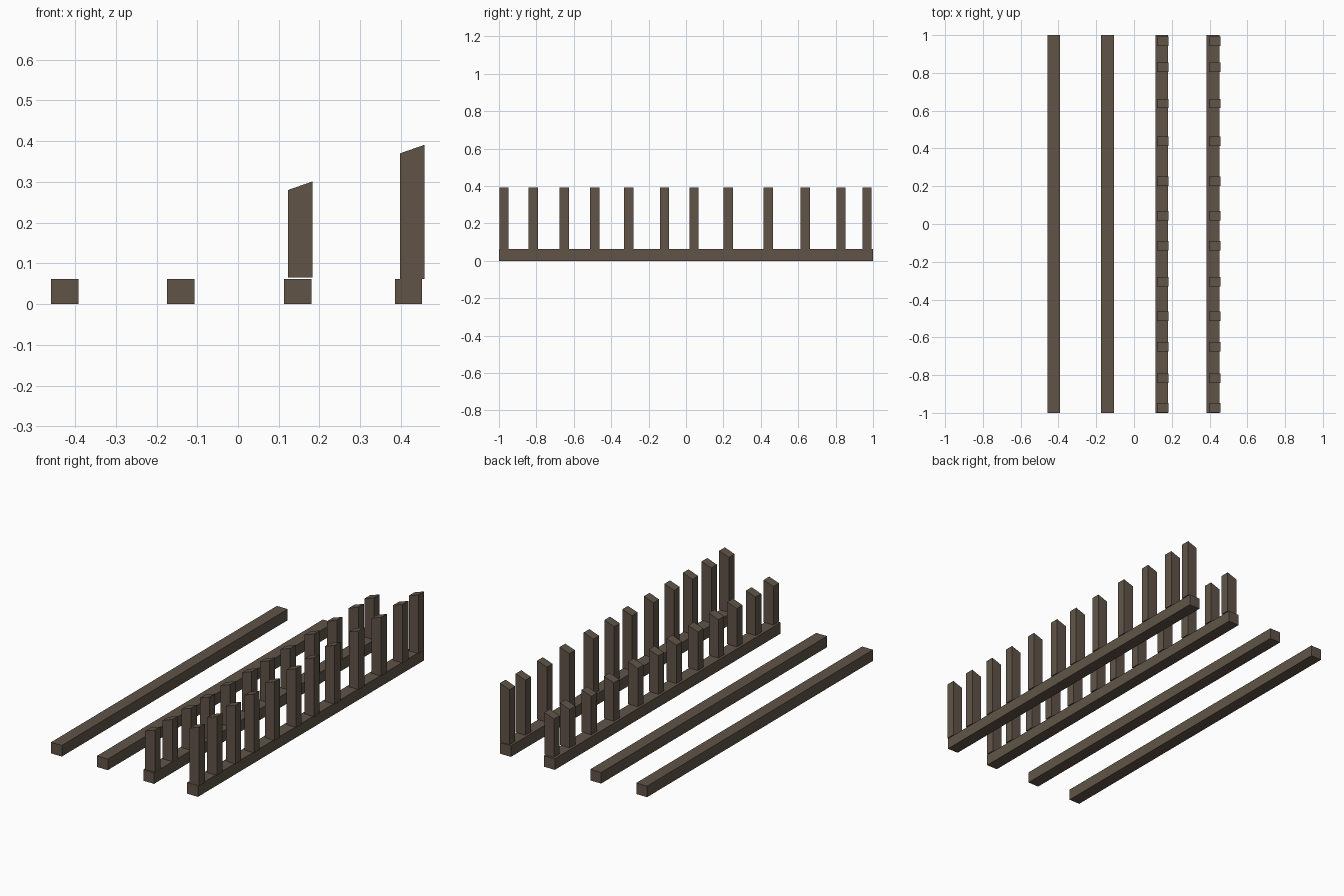
import bpy

if "Cube" in bpy.data.objects:
    bpy.data.objects.remove(bpy.data.objects["Cube"])

wood = bpy.data.materials.new("dark_wood")
wood.diffuse_color = (0.115, 0.088, 0.064, 1)
wood.use_nodes = True
wood.node_tree.nodes["Principled BSDF"].inputs["Base Color"].default_value = wood.diffuse_color


def prism(name, x0, x1, y0, y1, z0, top_left, top_right):
    """Box along y whose top may slope from left to right."""
    profile = [(x0, z0), (x1, z0), (x1, top_right), (x0, top_left)]
    verts = [(x, y, z) for y in (y0, y1) for x, z in profile]
    faces = [(0, 1, 2, 3), (7, 6, 5, 4)]
    faces += [(i, i + 4, (i + 1) % 4 + 4, (i + 1) % 4) for i in range(4)]
    mesh = bpy.data.meshes.new(name)
    mesh.from_pydata(verts, [], faces)
    mesh.materials.append(wood)
    obj = bpy.data.objects.new(name, mesh)
    bpy.context.collection.objects.link(obj)
    return obj


# Four long ground beams
for i, x in enumerate((-0.459, -0.174, 0.113, 0.385)):
    prism(f"ground_beam_{i + 1}", x, x + 0.067, -1, 1, 0, 0.062, 0.062)

# Two rows of posts with sloping tops, unevenly spaced
post_y = (-0.973, -0.817, -0.651, -0.488, -0.306, -0.115,
          0.043, 0.226, 0.439, 0.638, 0.829, 0.968)
rows = (("short_post", 0.123, 0.065, 0.280), ("tall_post", 0.398, 0.061, 0.370))
for name, x, base, top in rows:
    for i, y in enumerate(post_y):
        prism(f"{name}_{i + 1}", x, x + 0.06, y - 0.025, y + 0.025,
              base, top, top + 0.021)
